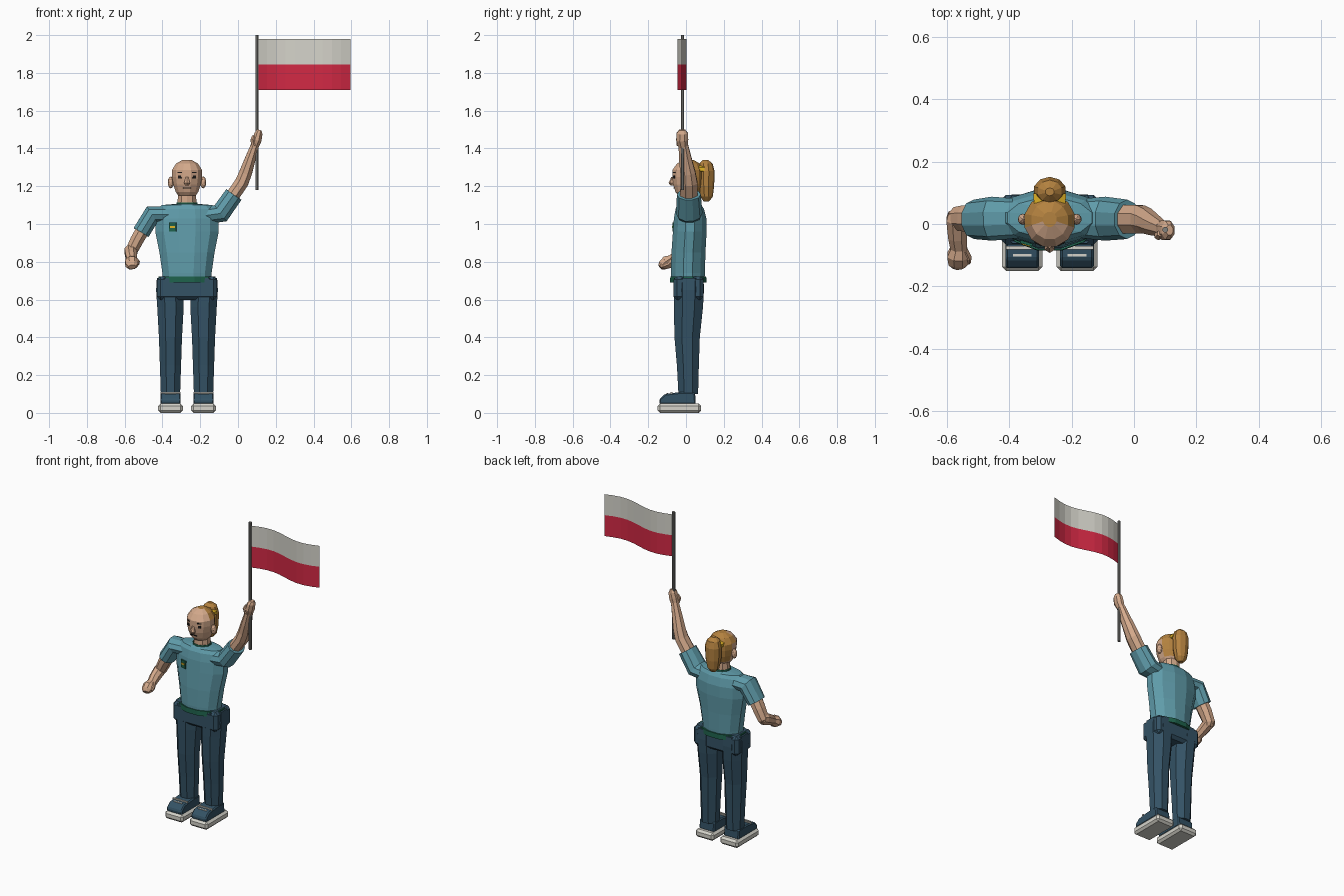
import bpy, bmesh, math
from mathutils import Vector, Matrix

if "Cube" in bpy.data.objects:
    bpy.data.objects.remove(bpy.data.objects["Cube"], do_unlink=True)

X, Y, Z = Vector((1, 0, 0)), Vector((0, 1, 0)), Vector((0, 0, 1))
CX = -0.27  # centre line of the figure


def material(name, *rgb):
    m = bpy.data.materials.new(name)
    m.use_nodes = True
    m.diffuse_color = (*rgb, 1)
    m.node_tree.nodes["Principled BSDF"].inputs["Base Color"].default_value = (*rgb, 1)
    return m


skin = material("skin", 0.66, 0.40, 0.26)
teal = material("teal_shirt", 0.115, 0.33, 0.40)
navy = material("navy_cloth", 0.034, 0.085, 0.13)
green = material("dark_green", 0.013, 0.12, 0.07)
hair = material("golden_hair", 0.456, 0.223, 0.05)
yellow = material("yellow", 0.75, 0.45, 0.02)
white = material("off_white", 0.66, 0.65, 0.59)
red = material("flag_red", 0.64, 0.022, 0.058)
grey = material("pole_grey", 0.22, 0.22, 0.205)
black = material("black", 0.012, 0.011, 0.011)


def finish(name, bm, *mats):
    bmesh.ops.recalc_face_normals(bm, faces=bm.faces)
    mesh = bpy.data.meshes.new(name)
    bm.to_mesh(mesh)
    bm.free()
    for m in mats:
        mesh.materials.append(m)
    ob = bpy.data.objects.new(name, mesh)
    bpy.context.collection.objects.link(ob)
    return ob


def loft(name, mat, rings, n=8, ref=Y, axis=None):
    """Skin through rings (x, y, z, half width, half depth along ref)."""
    bm = bmesh.new()
    pts = [Vector(r[:3]) for r in rings]
    loops = []
    for i, r in enumerate(rings):
        d = axis or (pts[min(i + 1, len(pts) - 1)] - pts[max(i - 1, 0)]).normalized()
        b = (ref - d * ref.dot(d)).normalized()
        a = b.cross(d)
        k = 1 / math.cos(math.pi / n)
        angles = [2 * math.pi * (j + 0.5) / n for j in range(n)]
        loops.append([bm.verts.new(pts[i] + a * r[3] * k * math.cos(t) + b * r[4] * k * math.sin(t))
                      for t in angles])
    for lo, hi in zip(loops, loops[1:]):
        for j in range(n):
            bm.faces.new((lo[j], lo[j - 1], hi[j - 1], hi[j]))
    bm.faces.new(loops[0])
    bm.faces.new(loops[-1])
    return finish(name, bm, mat)


def box(name, mat, centre, size, bevel=0, turn=0):
    bm = bmesh.new()
    bmesh.ops.create_cube(bm, size=1, matrix=Matrix.Diagonal((*size, 1)))
    if bevel:
        bmesh.ops.bevel(bm, geom=bm.edges[:], offset=bevel, segments=1, affect='EDGES')
    bm.transform(Matrix.Translation(centre) @ Matrix.Rotation(turn, 4, 'Z'))
    return finish(name, bm, mat)


def ball(name, mat, centre, size):
    bm = bmesh.new()
    bmesh.ops.create_icosphere(bm, subdivisions=2, radius=1,
                               matrix=Matrix.Translation(centre) @ Matrix.Diagonal((*size, 1)))
    return finish(name, bm, mat)


# Shirt, hem, collar and neck
loft("shirt", teal, [
    (CX, .01, .70, .128, .088), (CX, .01, .74, .13, .09), (CX, .013, .85, .146, .09),
    (CX, .02, .96, .168, .089), (CX, .022, 1.03, .168, .086), (CX, .02, 1.08, .155, .075),
    (CX, .02, 1.1, .135, .062), (CX, .02, 1.107, .055, .05)], 12, axis=Z)
loft("shirt_hem", green, [(CX, .012, .69, .152, .0965), (CX, .012, .722, .15, .095)], 12)
loft("neck", skin, [(CX, .02, 1.08, .05, .047), (CX, .02, 1.18, .048, .045)], 10)
loft("collar", green, [(CX, .02, 1.09, .058, .054), (CX, .02, 1.115, .054, .05)], 10)

# Chest badge
box("badge", green, (-.345, -.062, .983), (.04, .009, .048), turn=-.295)
box("badge_stripe", yellow, (-.346, -.066, .985), (.028, .006, .011), turn=-.295)

# Head, with hair on the back and crown
head = loft("head", skin, [
    (CX, .01, 1.15, .046, .05), (CX, .01, 1.17, .06, .066), (CX, .01, 1.21, .073, .078),
    (CX, .01, 1.25, .08, .082), (CX, .01, 1.285, .08, .082), (CX, .012, 1.32, .058, .06),
    (CX, .015, 1.34, .022, .024)], 12, axis=Z)
head.data.materials.append(hair)
for p in head.data.polygons:
    c = p.center
    p.material_index = int(c.z > 1.18 and c.y > (.005 if c.z > 1.3 else .015))

# Ponytail and its tie
loft("ponytail", hair, [
    (CX, .108, 1.12, .016, .014), (CX, .108, 1.145, .036, .032), (CX, .107, 1.2, .047, .04),
    (CX, .107, 1.28, .05, .042), (CX, .105, 1.32, .038, .034), (CX, .103, 1.34, .014, .012)],
    10, axis=Z)
loft("hair_tie", yellow, [(CX, .065, 1.29, .022, .05), (CX, .098, 1.29, .022, .053)], 8, ref=X)

# Face
for side, s in (("right", -1), ("left", 1)):
    ball(side + "_ear", skin, (CX + s * .086, .015, 1.22), (.016, .018, .032))
    box(side + "_eye", black, (CX + s * .037, -.061, 1.25), (.017, .008, .016), turn=s * .52)
    box(side + "_eyebrow", black, (CX + s * .037, -.062, 1.273), (.026, .008, .006), turn=s * .52)
loft("nose", skin, [(CX, -.07, 1.25, .006, .006), (CX, -.073, 1.218, .016, .017),
                    (CX, -.07, 1.203, .009, .01)], 6, axis=Z)
box("mouth", black, (CX, -.062, 1.19), (.04, .008, .006))

# Lowered arm
loft("right_sleeve", teal, [(-.37, .018, 1.05, .045, .06), (-.455, .017, 1.05, .05, .067),
                            (-.513, .015, .955, .046, .06)], 10)
loft("right_upper_arm", skin, [(-.495, .015, .985, .036, .045), (-.535, .018, .915, .035, .042),
                               (-.565, .018, .855, .032, .036), (-.567, .012, .83, .02, .022)], 8)
loft("right_forearm", skin, [(-.566, .035, .865, .028, .028), (-.567, .015, .858, .036, .034),
                             (-.565, -.04, .83, .032, .03), (-.56, -.085, .805, .025, .026)],
     8, ref=X)
loft("right_hand", skin, [(-.56, -.075, .812, .025, .025), (-.563, -.1, .797, .035, .035),
                          (-.562, -.125, .782, .026, .032), (-.56, -.138, .772, .014, .02)],
     8, ref=X)
loft("right_thumb", skin, [(-.545, -.085, .815, .012, .012), (-.533, -.108, .8, .013, .012),
                           (-.532, -.125, .785, .008, .008)], 6, ref=X)

# Raised arm
loft("left_sleeve", teal, [(-.17, .018, 1.045, .045, .06), (-.092, .017, 1.057, .053, .067),
                           (-.022, .015, 1.156, .049, .06)], 10)
loft("left_arm", skin, [(-.045, .015, 1.125, .036, .046), (.02, .015, 1.22, .036, .045),
                        (.04, .01, 1.27, .034, .04), (.062, -.002, 1.335, .029, .034),
                        (.09, -.015, 1.42, .021, .025)], 8)
loft("left_hand", skin, [(.088, -.015, 1.41, .021, .024), (.1, -.02, 1.445, .025, .032),
                         (.109, -.02, 1.48, .021, .03), (.114, -.02, 1.498, .011, .016)], 8)
loft("left_thumb", skin, [(.084, -.035, 1.415, .011, .012), (.078, -.037, 1.445, .013, .013),
                          (.083, -.03, 1.466, .008, .009)], 6)

# Trousers
box("trouser_waist", navy, (CX, .014, .66), (.318, .158, .126), .018)


def shoe_upper(name, x):
    bm = bmesh.new()
    outline = [(-.14, .045), (-.142, .072), (-.112, .1), (-.03, .11), (.048, .108), (.052, .045)]
    face = bm.faces.new([bm.verts.new((x - .054, y, z)) for y, z in outline])
    moved = bmesh.ops.extrude_face_region(bm, geom=[face])["geom"]
    bmesh.ops.translate(bm, vec=(.108, 0, 0),
                        verts=[v for v in moved if isinstance(v, bmesh.types.BMVert)])
    bmesh.ops.bevel(bm, geom=bm.edges[:], offset=.007, segments=1, affect='EDGES')
    finish(name, bm, navy)


# Legs and shoes
for side, s in (("right", -1), ("left", 1)):
    x = CX + s * .0875
    loft(side + "_leg", navy, [
        (x, .012, .1, .051, .052), (x, .01, .25, .056, .058), (x, .006, .4, .061, .067),
        (x, .013, .56, .07, .077), (x + s * .004, .015, .65, .072, .08),
        (x + s * .002, .015, .715, .07, .078)], 8, axis=Z)
    box(side + "_sole", white, (x, -.035, .025), (.13, .23, .05), .013)
    shoe_upper(side + "_shoe", x)
    box(side + "_shoe_trim", white, (x, -.076, .106), (.104, .01, .01))
    box(side + "_shoe_lace", white, (x, -.1, .1), (.06, .008, .01))

# Pole and waving flag
loft("flag_pole", grey, [(.1, -.018, 1.18, .0085, .0085), (.1, -.018, 2, .0085, .0085)], 8)
bm = bmesh.new()
columns = []
for i in range(11):
    t = i / 10
    columns.append([bm.verts.new((.105 + .49 * t, -.02 + .025 * math.sin(2 * math.pi * t), z))
                    for z in (1.71, 1.845, 1.98)])
for a, b in zip(columns, columns[1:]):
    for k in range(2):
        bm.faces.new((a[k], b[k], b[k + 1], a[k + 1])).material_index = k
finish("flag", bm, red, white)
